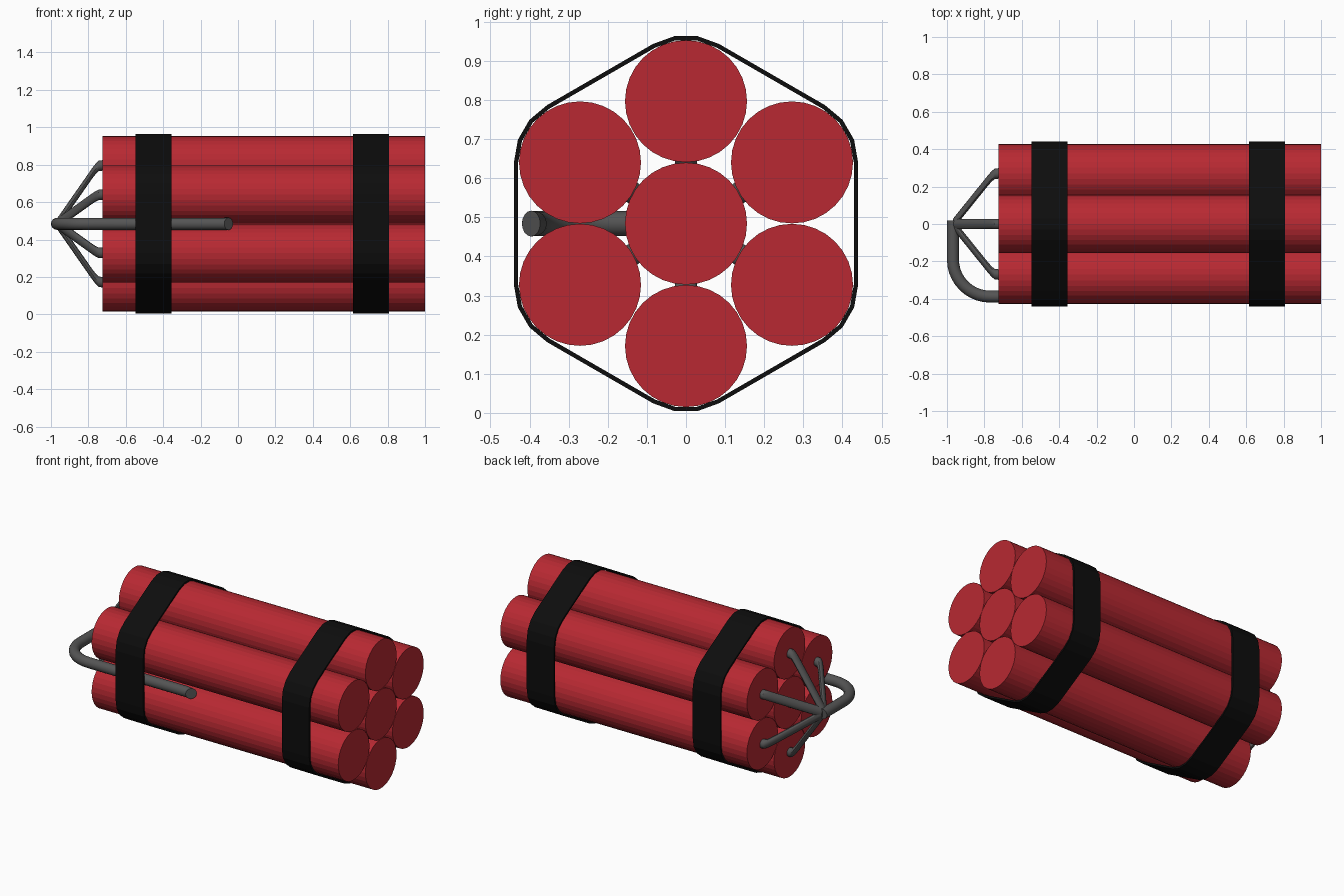
import bpy, bmesh
from math import sin, cos, pi, radians
from mathutils import Vector

if "Cube" in bpy.data.objects:
    bpy.data.objects.remove(bpy.data.objects["Cube"])

CZ = 0.484          # height of the bundle axis
R = 0.156           # stick radius
RING = 0.313        # distance of the outer sticks from the axis


def material(name, rgb):
    m = bpy.data.materials.new(name)
    m.diffuse_color = (*rgb, 1)
    m.use_nodes = True
    m.node_tree.nodes["Principled BSDF"].inputs["Base Color"].default_value = m.diffuse_color
    return m


RED = material("red_paper", (0.48, 0.022, 0.032))
BLACK = material("black_tape", (0.004, 0.004, 0.004))
GREY = material("fuse_grey", (0.09, 0.09, 0.09))


def loft(name, rings, mat, closed=False, smooth=True):
    """Skin a list of rings; closed joins last to first, otherwise cap the ends."""
    bm = bmesh.new()
    vs = [[bm.verts.new(p) for p in ring] for ring in rings]
    n = len(vs[0])
    pairs = list(zip(vs, vs[1:])) + ([(vs[-1], vs[0])] if closed else [])
    for a, b in pairs:
        for i in range(n):
            j = (i + 1) % n
            bm.faces.new((a[i], a[j], b[j], b[i]))
    if not closed:
        bm.faces.new(vs[0])
        bm.faces.new(vs[-1])
    bmesh.ops.recalc_face_normals(bm, faces=bm.faces)
    me = bpy.data.meshes.new(name)
    bm.to_mesh(me)
    bm.free()
    ob = bpy.data.objects.new(name, me)
    bpy.context.collection.objects.link(ob)
    me.materials.append(mat)
    if smooth:
        bpy.ops.object.select_all(action='DESELECT')
        bpy.context.view_layer.objects.active = ob
        ob.select_set(True)
        bpy.ops.object.shade_smooth_by_angle(angle=radians(35))
    return ob


def circle(centre, r, turn=0.0, n=16):
    """Circle facing along x, turned about z."""
    side = Vector((-sin(turn), cos(turn), 0))
    return [Vector(centre) + side * (r * cos(2 * pi * i / n))
            + Vector((0, 0, r * sin(2 * pi * i / n))) for i in range(n)]


# sticks: one in the middle, six around it
spots = [(0, 0)] + [(RING * sin(k * pi / 3), RING * cos(k * pi / 3)) for k in range(6)]
for k, (y, z) in enumerate(spots):
    loft(f"stick_{k}", [circle((x, y, CZ + z), R, n=32) for x in (-0.725, 1.0)],
         RED, smooth=False)

# short fuses from each stick to the meeting point
for k, (y, z) in enumerate(spots):
    path = [(-0.715, 1), (-0.745, 0.99), (-0.762, 0.935), (-0.78, 0.86), (-0.968, 0)]
    loft(f"short_fuse_{k}",
         [circle((x, y * s, CZ + z * s), 0.028, n=12) for x, s in path], GREY)

# main fuse: out of the meeting point, round the bend, along the front valley
rings = [circle((-0.968, 0.02, CZ), 0.032, -pi / 2)]
for i in range(11):
    a = i / 10 * pi / 2
    c = (-0.77 - 0.198 * cos(a), -0.19 - 0.198 * sin(a), CZ)
    rings.append(circle(c, 0.032, a - pi / 2))
rings.append(circle((-0.09, -0.388, CZ), 0.032, 0))
rings.append(circle((-0.05, -0.396, CZ), 0.033, -pi / 4))
loft("main_fuse", rings, GREY)


# tape bands: rounded hexagon wrapped around the bundle
def band(name, x0, x1):
    sections = []
    for k in range(6):
        for d in (-30, -10, 10, 30):
            a = k * pi / 3 + radians(d)
            pt = lambda x, r: (x, RING * sin(k * pi / 3) + r * sin(a),
                               CZ + RING * cos(k * pi / 3) + r * cos(a))
            sections.append([pt(x0, 0.158), pt(x1, 0.158), pt(x1, 0.169), pt(x0, 0.169)])
    loft(name, sections, BLACK, closed=True, smooth=False)


band("rear_tape_band", -0.548, -0.355)
band("front_tape_band", 0.615, 0.806)
